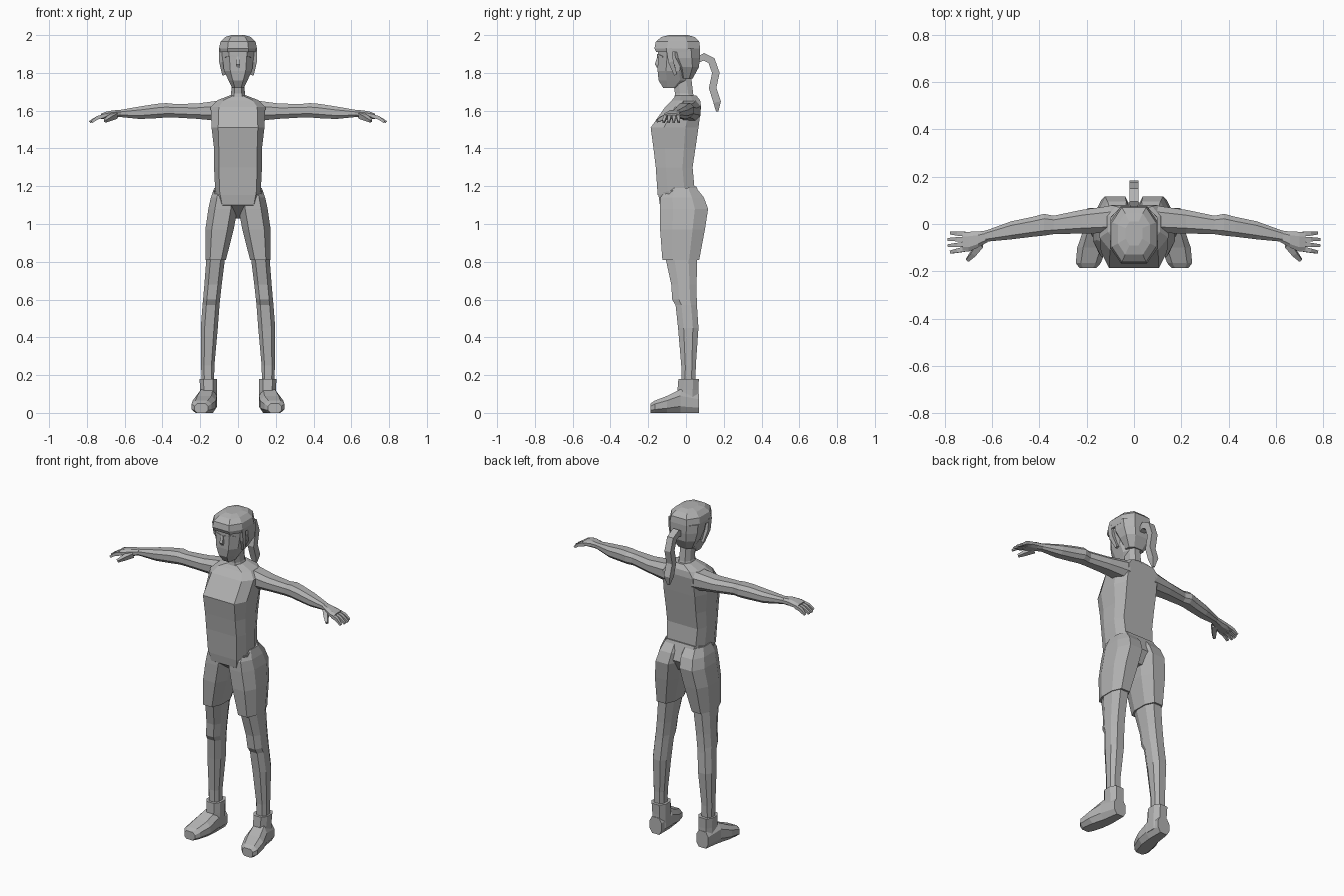
import bpy
import bmesh
from mathutils import Vector

default_cube = bpy.data.objects.get("Cube")
if default_cube:
    bpy.data.objects.remove(default_cube, do_unlink=True)

# One plain grey covers the whole figure
grey = bpy.data.materials.new("plain_grey")
grey.use_nodes = True
colour = (.45, .45, .45, 1)
grey.diffuse_color = colour
grey.node_tree.nodes["Principled BSDF"].inputs["Base Color"].default_value = colour


def build(name, rings, mirrored=False):
    """Bridge a list of point rings into a closed, flat shaded part."""
    bm = bmesh.new()
    loops = [[bm.verts.new(point) for point in ring] for ring in rings]
    for lower, upper in zip(loops, loops[1:]):
        for i in range(len(lower)):
            bm.faces.new((lower[i - 1], lower[i], upper[i], upper[i - 1]))
    bm.faces.new(loops[0])
    bm.faces.new(loops[-1])
    bmesh.ops.recalc_face_normals(bm, faces=bm.faces)
    mesh = bpy.data.meshes.new(name)
    bm.to_mesh(mesh)
    bm.free()
    mesh.materials.append(grey)
    part = bpy.data.objects.new(name, mesh)
    bpy.context.collection.objects.link(part)
    if mirrored:
        part.modifiers.new("both_sides", "MIRROR").use_axis[0] = True


def octagon(a_low, a_high, b_low, b_high, flat):
    """Corner points of a rectangle with cut corners."""
    a_mid, a_half = (a_low + a_high) / 2, (a_high - a_low) / 2
    b_mid, b_half = (b_low + b_high) / 2, (b_high - b_low) / 2
    side = .45
    corners = [(flat, -1), (1, -side), (1, side), (flat, 1),
               (-flat, 1), (-1, side), (-1, -side), (-flat, -1)]
    return [(a_mid + p * a_half, b_mid + q * b_half) for p, q in corners]


def level(z, half, front, back, x=0, flat=.55, slope=0):
    """Horizontal section, optionally rising toward the back."""
    return [(a, b, z + slope * b)
            for a, b in octagon(x - half, x + half, -front, back, flat)]


def arm_cut(x, y, depth, z, height):
    """Section across an arm."""
    return [(x, a, b) for a, b in
            octagon(y - depth, y + depth, z - height, z + height, .55)]


def foot_cut(y, x, half, top):
    """Section across a foot, standing on the ground."""
    return [(a, y, b) for a, b in octagon(x - half, x + half, 0, top, .6)]


def tube(name, path, radii, across, mirrored=False):
    """Sweep a four-sided section along a path."""
    points = [Vector(p) for p in path]
    last = len(points) - 1
    rings = []
    for i, (point, radius) in enumerate(zip(points, radii)):
        tangent = (points[min(i + 1, last)] - points[max(i - 1, 0)]).normalized()
        side = Vector(across)
        side = (side - tangent * side.dot(tangent)).normalized() * radius
        normal = tangent.cross(side)
        rings.append([point + side + normal, point - side + normal,
                      point - side - normal, point + side - normal])
    build(name, rings, mirrored)


X_AXIS, Y_AXIS, Z_AXIS = (1, 0, 0), (0, 1, 0), (0, 0, 1)

# Sleeveless top
build("shirt", [
    level(z=1.18, half=.12, front=.15, back=.045, flat=.8, slope=.18),
    level(z=1.3, half=.127, front=.16, back=.035, flat=.8),
    level(z=1.4, half=.127, front=.172, back=.05, flat=.8),
    level(z=1.51, half=.14, front=.187, back=.066, flat=.75),
    level(z=1.62, half=.145, front=.11, back=.08, flat=.7),
    level(z=1.655, half=.11, front=.075, back=.075, flat=.7),
    level(z=1.68, half=.045, front=.055, back=.055),
])

# Shorts: pelvis and two wide legs
build("shorts_pelvis", [
    level(z=1.03, half=.04, front=.05, back=.05),
    level(z=1.1, half=.12, front=.138, back=.09, flat=.7),
    level(z=1.19, half=.127, front=.147, back=.055, flat=.75, slope=.18),
])
build("shorts_leg", [
    level(z=.81, x=.118, half=.054, front=.125, back=.07),
    level(z=.97, x=.098, half=.075, front=.137, back=.1),
    level(z=1.08, x=.08, half=.077, front=.138, back=.117),
    level(z=1.14, x=.072, half=.072, front=.135, back=.095),
    level(z=1.19, x=.068, half=.058, front=.1, back=.055),
], mirrored=True)

# Legs with a raised knee
build("leg", [
    level(z=.15, x=.16, half=.033, front=.025, back=.05),
    level(z=.25, x=.16, half=.035, front=.025, back=.052),
    level(z=.45, x=.152, half=.045, front=.042, back=.066),
    level(z=.57, x=.143, half=.045, front=.055, back=.058),
    level(z=.6, x=.14, half=.045, front=.073, back=.057),
    level(z=.68, x=.132, half=.046, front=.078, back=.056),
    level(z=.85, x=.115, half=.05, front=.115, back=.06),
], mirrored=True)

# Shoes: ankle cuff and outward pointing foot
build("shoe_cuff", [
    level(z=.03, x=.156, half=.044, front=.05, back=.066),
    level(z=.12, x=.156, half=.044, front=.045, back=.066),
    level(z=.18, x=.158, half=.046, front=.04, back=.068),
], mirrored=True)
build("shoe_foot", [
    foot_cut(y=-.187, x=.195, half=.035, top=.05),
    foot_cut(y=-.165, x=.193, half=.053, top=.065),
    foot_cut(y=-.1, x=.178, half=.062, top=.09),
    foot_cut(y=-.03, x=.164, half=.052, top=.125),
    foot_cut(y=.068, x=.157, half=.04, top=.1),
], mirrored=True)

# Arms with a pointed elbow, then the palm
build("arm", [
    arm_cut(x=.09, y=.02, depth=.058, z=1.6, height=.055),
    arm_cut(x=.22, y=.01, depth=.05, z=1.597, height=.04),
    arm_cut(x=.34, y=-.004, depth=.039, z=1.6, height=.036),
    arm_cut(x=.38, y=-.003, depth=.046, z=1.602, height=.038),
    arm_cut(x=.43, y=-.012, depth=.042, z=1.598, height=.038),
    arm_cut(x=.52, y=-.027, depth=.038, z=1.589, height=.033),
    arm_cut(x=.63, y=-.052, depth=.023, z=1.585, height=.018),
], mirrored=True)
build("palm", [
    arm_cut(x=.62, y=-.052, depth=.025, z=1.585, height=.018),
    arm_cut(x=.66, y=-.066, depth=.034, z=1.582, height=.02),
    arm_cut(x=.7, y=-.075, depth=.042, z=1.576, height=.018),
    arm_cut(x=.725, y=-.075, depth=.04, z=1.57, height=.014),
], mirrored=True)

# Four drooping fingers fanned by a rule, and a thumb
for i, label in enumerate(("little", "ring", "middle", "index")):
    root = -.043 - .021 * i
    tip = -.038 - .027 * i
    reach = .79 - .01 * abs(i - 1.5)
    tube(label + "_finger",
         [(.71, root, 1.572), (.745, (root + tip) / 2, 1.562), (reach, tip, 1.54)],
         (.01, .009, .006), Y_AXIS, mirrored=True)
tube("thumb", [(.65, -.085, 1.575), (.68, -.125, 1.56), (.705, -.153, 1.545)],
     (.015, .012, .007), X_AXIS, mirrored=True)

# Neck and face
build("neck", [
    level(z=1.65, half=.05, front=.065, back=.05),
    level(z=1.69, half=.036, front=.058, back=.038),
    level(z=1.8, half=.034, front=.075, back=.025),
])
build("face", [
    level(z=1.72, half=.03, front=.12, back=-.045),
    level(z=1.76, half=.05, front=.145, back=.01),
    level(z=1.81, half=.074, front=.15, back=.01),
    level(z=1.94, half=.09, front=.148, back=.04),
])
tube("nose", [(0, -.146, 1.885), (0, -.154, 1.845), (0, -.148, 1.83)],
     (.006, .011, .006), X_AXIS)
tube("eyebrow", [(.012, -.147, 1.885), (.045, -.148, 1.895), (.068, -.122, 1.885)],
     (.004, .005, .003), Z_AXIS, mirrored=True)

# Hair: crown with fringe, back and side locks
build("hair_crown", [
    level(z=1.91, half=.099, front=.158, back=.074),
    level(z=1.93, half=.1, front=.167, back=.075),
    level(z=1.965, half=.093, front=.16, back=.07),
    level(z=1.99, half=.068, front=.13, back=.045),
    level(z=2, half=.035, front=.09, back=.01),
])
build("hair_back", [
    level(z=1.77, half=.05, front=.03, back=.035),
    level(z=1.83, half=.085, front=.055, back=.068),
    level(z=1.88, half=.097, front=.085, back=.074),
    level(z=1.93, half=.099, front=.1, back=.075),
])
tube("side_lock", [(.086, -.09, 1.93), (.086, -.08, 1.86), (.075, -.055, 1.79)],
     (.015, .014, .008), Y_AXIS, mirrored=True)

# Ponytail curling down the back
curl = [(.055, 1.865), (.095, 1.885), (.135, 1.865), (.158, 1.8),
        (.141, 1.72), (.165, 1.645), (.165, 1.595)]
tube("ponytail", [(0, y, z) for y, z in curl],
     [.014] + [.02] * (len(curl) - 2) + [.006], X_AXIS)
